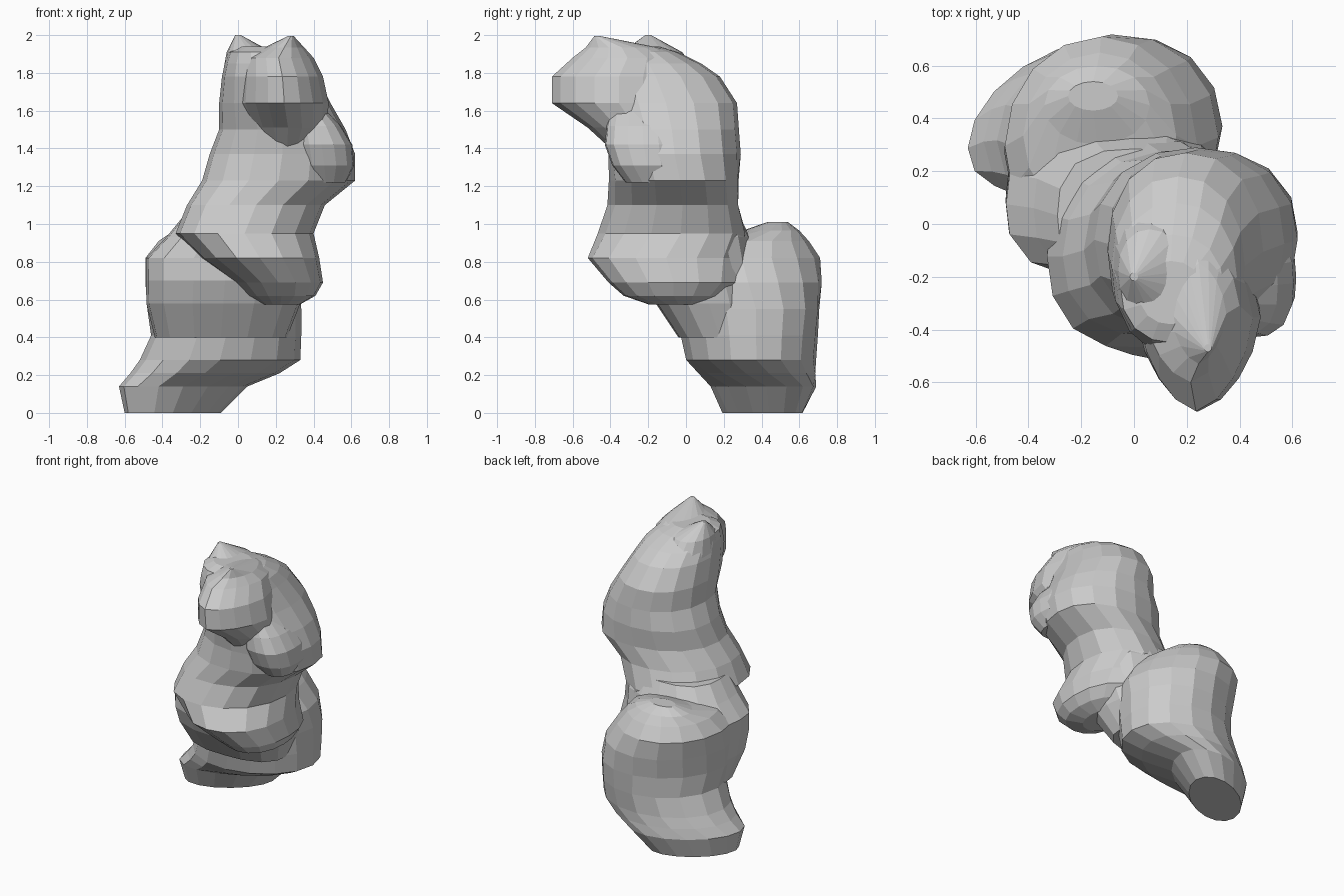
import bpy, bmesh, math

SIDES = 16


def loft(name, rings, power=2.2):
    """Closed skin over rounded rings: (z, x0, x1, y0, y1, optional skew)."""
    bm = bmesh.new()
    loops = []
    for z, x0, x1, y0, y1, *skew in rings:
        skew = skew[0] if skew else 0
        loop = []
        for i in range(SIDES):
            a = 2 * math.pi * i / SIDES
            c, s = math.cos(a), math.sin(a + skew)
            r = (abs(c) ** power + abs(math.sin(a)) ** power) ** (-1 / power)
            loop.append(bm.verts.new(((x0 + x1) / 2 + (x1 - x0) / 2 * c * r,
                                      (y0 + y1) / 2 + (y1 - y0) / 2 * s * r, z)))
        loops.append(loop)
    for a, b in zip(loops, loops[1:]):
        for i in range(SIDES):
            j = (i + 1) % SIDES
            bm.faces.new((a[i], a[j], b[j], b[i]))
    bm.faces.new(loops[0][::-1])
    bm.faces.new(loops[-1])
    mesh = bpy.data.meshes.new(name)
    bm.to_mesh(mesh)
    bm.free()
    ob = bpy.data.objects.new(name, mesh)
    bpy.context.collection.objects.link(ob)
    return ob


# Foot and rounded lower body
body = loft("lumpy_figure", [
    (0, -.60, -.09, .19, .62, .55), (.14, -.63, .05, .13, .69, .45),
    (.21, -.57, .22, .06, .69, .2), (.28, -.52, .33, .0, .69, .08),
    (.41, -.46, .335, -.03, .70, .1), (.55, -.48, .335, -.09, .71, .15),
    (.69, -.49, .32, -.13, .72, .08), (.82, -.49, .24, -.12, .71),
    (.91, -.42, .16, .02, .65), (.965, -.34, .06, .30, .60),
    (1.01, -.25, -.06, .43, .54)], 2.0)

# Leaning torso running up into the head
torso = loft("torso_and_head", [
    (.575, .12, .33, -.20, .12), (.62, .05, .41, -.33, .20),
    (.69, -.02, .45, -.41, .28), (.82, -.20, .43, -.52, .31),
    (.95, -.33, .40, -.47, .32, .12), (1.1, -.27, .46, -.42, .28, .15),
    (1.23, -.19, .62, -.41, .28, .1), (1.37, -.15, .62, -.41, .29),
    (1.5, -.10, .57, -.43, .28), (1.64, -.10, .49, -.48, .27),
    (1.78, -.085, .42, -.50, .18), (1.85, -.07, .39, -.48, .08),
    (1.91, -.05, .34, -.45, -.04), (1.94, .02, .26, -.38, -.14)])

# Waist that blends the torso into the lower body
waist = loft("waist", [
    (.40, -.44, .26, -.04, .40), (.58, -.485, .33, -.16, .40),
    (.70, -.487, .35, -.21, .38), (.82, -.485, .35, -.21, .36),
    (.93, -.38, .34, -.22, .34), (1.04, -.29, .30, -.22, .285)], 2.7)

# Pointed snout and the peak above it
snout = loft("snout", [
    (1.4, .12, .40, -.40, -.05), (1.51, .06, .47, -.52, -.02),
    (1.64, .01, .48, -.71, .0), (1.78, .02, .45, -.71, .0),
    (1.88, .03, .40, -.60, -.02), (1.935, .14, .35, -.53, -.15),
    (1.995, .265, .295, -.485, -.455)], 1.6)

# Cheek on the right of the head
cheek = loft("cheek", [
    (1.22, .36, .57, -.32, -.02), (1.31, .30, .615, -.39, -.02),
    (1.42, .28, .605, -.43, -.02), (1.52, .28, .545, -.42, -.04),
    (1.6, .28, .47, -.40, -.08)], 2.6)

# Second peak on the crown
crown = loft("crown_peak", [
    (1.8, -.08, .24, -.40, .06), (1.91, -.06, .18, -.34, -.02),
    (2.0, -.015, .015, -.215, -.185)])

# Weld everything into one skin
bpy.context.view_layer.objects.active = body
for part in (waist, torso, snout, cheek, crown):
    mod = body.modifiers.new("weld", 'BOOLEAN')
    mod.operation = 'UNION'
    mod.solver = 'EXACT'
    mod.object = part
    bpy.ops.object.modifier_apply(modifier=mod.name)
    bpy.data.objects.remove(part)
